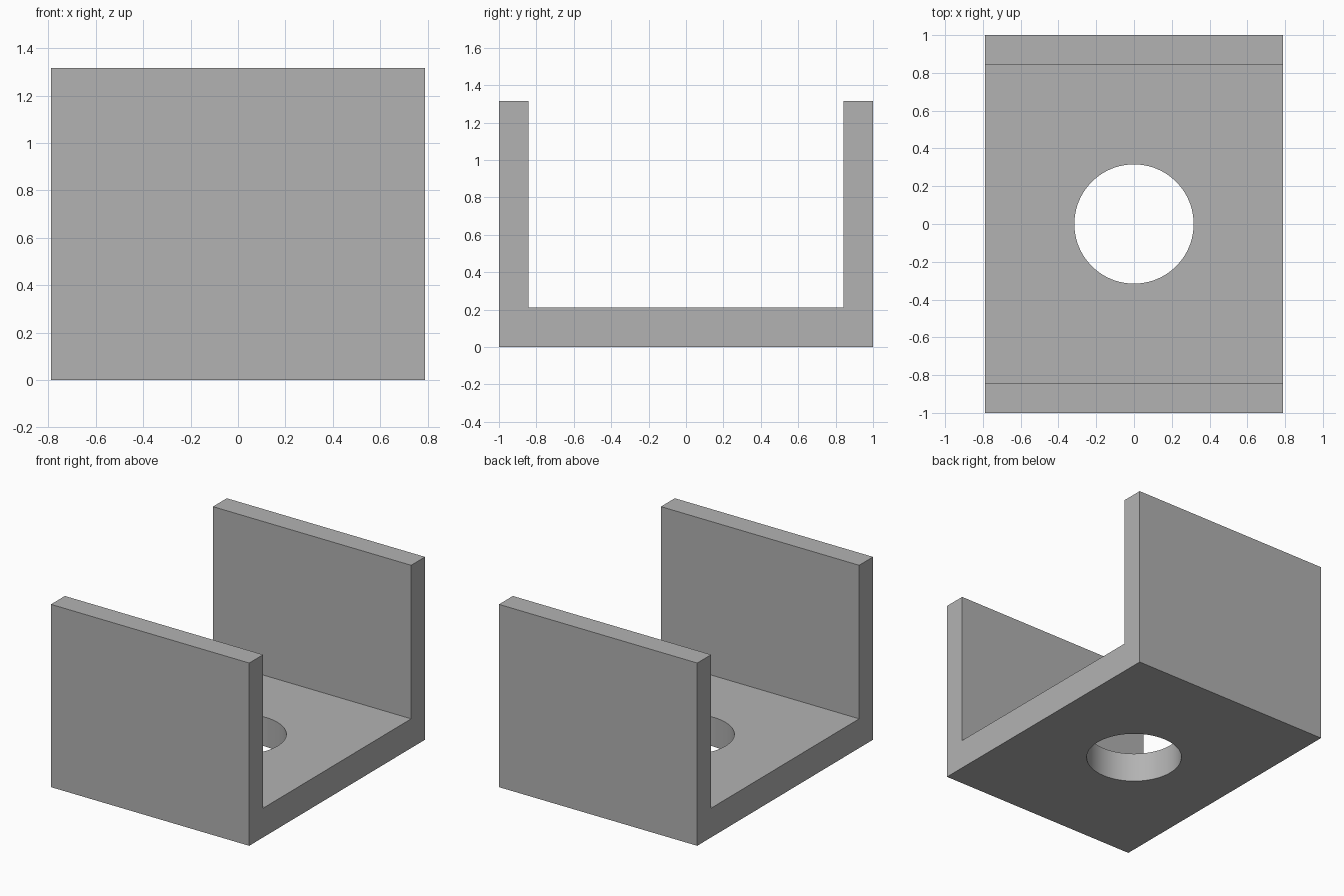
import bpy
import bmesh
import math

cube = bpy.data.objects.get("Cube")
if cube:
    bpy.data.objects.remove(cube, do_unlink=True)

# Proportions: 38 long, 30 wide, 25 high, scaled to a length of 2
U = 2 / 38
HALF_X, HALF_Y, HEIGHT = 15 * U, 19 * U, 25 * U
WALL, FLOOR, RADIUS = 3 * U, 4 * U, 6 * U

grey = bpy.data.materials.new("plain grey")
grey.use_nodes = True
colour = (0.448, 0.448, 0.448, 1)
grey.diffuse_color = colour
grey.node_tree.nodes["Principled BSDF"].inputs["Base Color"].default_value = colour

# U-shaped channel: side profile extruded across the width
inner = HALF_Y - WALL
profile = [(-HALF_Y, 0), (HALF_Y, 0), (HALF_Y, HEIGHT), (inner, HEIGHT),
           (inner, FLOOR), (-inner, FLOOR), (-inner, HEIGHT), (-HALF_Y, HEIGHT)]
bm = bmesh.new()
face = bm.faces.new([bm.verts.new((-HALF_X, y, z)) for y, z in profile])
extruded = bmesh.ops.extrude_face_region(bm, geom=[face])["geom"]
bmesh.ops.translate(bm, vec=(2 * HALF_X, 0, 0),
                    verts=[g for g in extruded if isinstance(g, bmesh.types.BMVert)])
bmesh.ops.recalc_face_normals(bm, faces=bm.faces)
mesh = bpy.data.meshes.new("channel_bracket")
bm.to_mesh(mesh)
bm.free()
mesh.materials.append(grey)
bracket = bpy.data.objects.new("channel_bracket", mesh)
bpy.context.collection.objects.link(bracket)

# Round hole through the floor
bpy.ops.mesh.primitive_cylinder_add(vertices=96, radius=RADIUS, depth=4 * FLOOR)
cutter = bpy.context.object
cutter.name = "hole_cutter"
cutter.data.materials.append(grey)
cut = bracket.modifiers.new("floor_hole", "BOOLEAN")
cut.operation = "DIFFERENCE"
cut.solver = "EXACT"
cut.object = cutter

# Bake the cut and remove the cutter
bpy.ops.object.select_all(action="DESELECT")
bracket.select_set(True)
bpy.context.view_layer.objects.active = bracket
bpy.ops.object.modifier_apply(modifier=cut.name)
bpy.data.objects.remove(cutter, do_unlink=True)

# Smooth the hole wall while keeping the corners sharp
bpy.ops.object.shade_smooth_by_angle(angle=math.radians(30))
